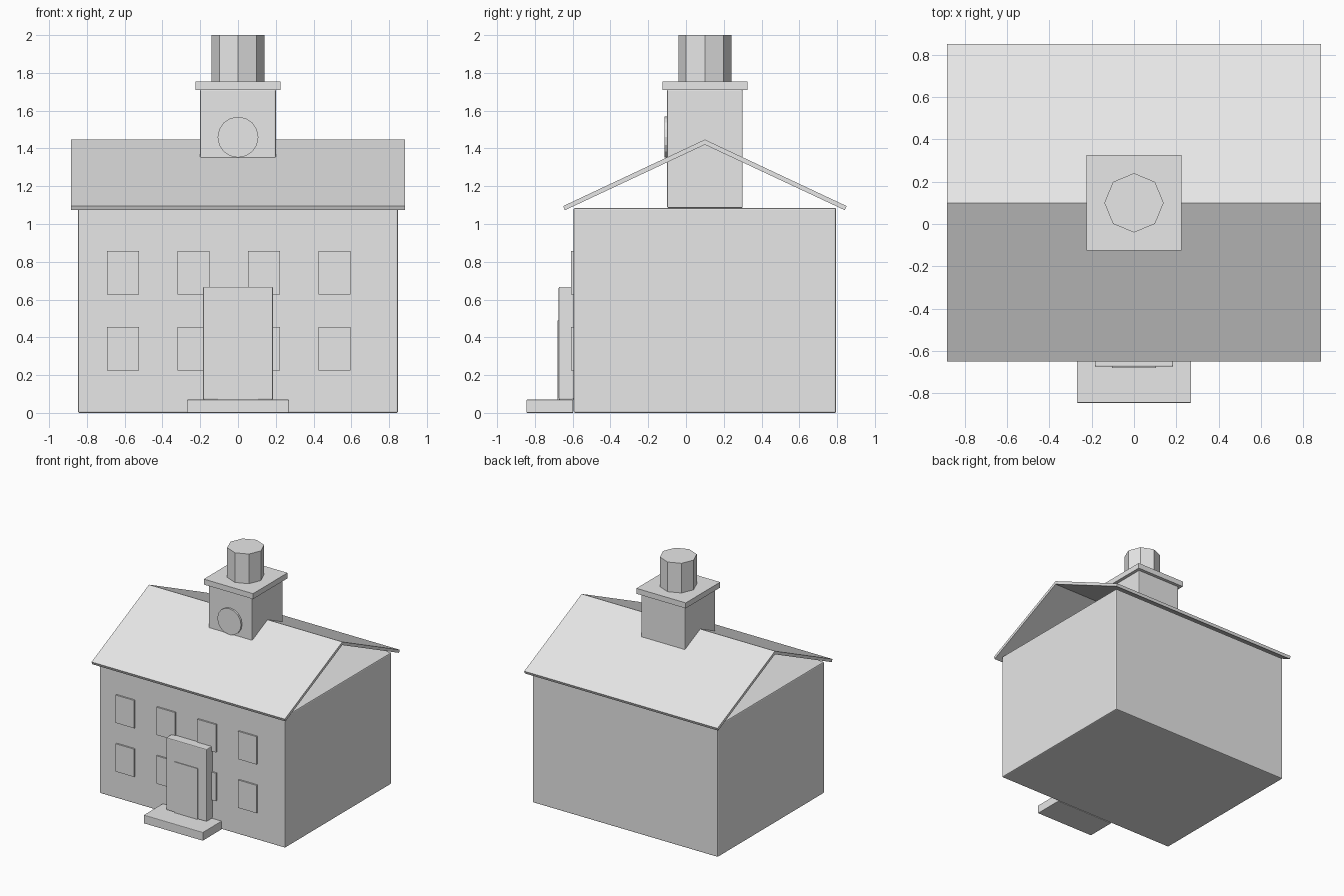
import bpy, math

if "Cube" in bpy.data.objects:
    bpy.data.objects.remove(bpy.data.objects["Cube"])

grey = bpy.data.materials.new("light_grey")
grey.diffuse_color = (0.8, 0.8, 0.8, 1)
grey.use_nodes = True
grey.node_tree.nodes["Principled BSDF"].inputs["Base Color"].default_value = grey.diffuse_color
YC = 0.1  # depth of the ridge line


def finish(obj, name, bevel=0):
    obj.name = name
    obj.data.materials.append(grey)
    if bevel:
        mod = obj.modifiers.new("soft_edges", 'BEVEL')
        mod.width = bevel
        mod.segments = 2
    return obj


def box(name, x0, x1, y0, y1, z0, z1, bevel=0):
    bpy.ops.mesh.primitive_cube_add(
        size=1, location=((x0 + x1) / 2, (y0 + y1) / 2, (z0 + z1) / 2))
    obj = bpy.context.object
    obj.scale = (x1 - x0, y1 - y0, z1 - z0)
    bpy.ops.object.transform_apply(location=False, rotation=False, scale=True)
    return finish(obj, name, bevel)


def prism(name, sides, radius, depth, location, rotation=(0, 0, 0)):
    bpy.ops.mesh.primitive_cylinder_add(
        vertices=sides, radius=radius, depth=depth,
        location=location, rotation=rotation)
    return finish(bpy.context.object, name)


# Main hall
box("hall", -0.847, 0.847, YC - 0.695, YC + 0.695, 0, 1.085, 0.008)

# Open gable roof: a bent sheet profile run along x
half = [(0.75, 1.095), (0.741, 1.073)]
profile = [(YC, 1.447), (YC + half[0][0], half[0][1]), (YC + half[1][0], half[1][1]),
           (YC, 1.42), (YC - half[1][0], half[1][1]), (YC - half[0][0], half[0][1])]
verts = [(x, y, z) for x in (-0.883, 0.883) for y, z in profile]
faces = [(i, (i + 1) % 6, (i + 1) % 6 + 6, i + 6) for i in range(6)]
faces += [(3, 2, 1, 0), (5, 4, 3, 0), (6, 7, 8, 9), (6, 9, 10, 11)]
mesh = bpy.data.meshes.new("roof")
mesh.from_pydata(verts, [], faces)
roof = bpy.data.objects.new("roof", mesh)
bpy.context.collection.objects.link(roof)
finish(roof, "roof")
bpy.context.view_layer.objects.active = roof
bpy.ops.object.mode_set(mode='EDIT')
bpy.ops.mesh.select_all(action='SELECT')
bpy.ops.mesh.normals_make_consistent(inside=False)
bpy.ops.object.mode_set(mode='OBJECT')

# Tower with cap, octagonal cupola and clock disc
box("tower", -0.2, 0.2, YC - 0.2, YC + 0.2, 1.085, 1.712, 0.006)
box("tower_cap", -0.225, 0.225, YC - 0.225, YC + 0.225, 1.71, 1.755)
prism("cupola", 8, 0.14, 0.247, (0, YC, 1.8765))
prism("clock_face", 16, 0.108, 0.03, (0, YC - 0.2, 1.46), (math.pi / 2, 0, 0))

# Two rows of four windows
for z in (0.34, 0.742):
    for i in range(4):
        x = -0.608 + 0.373 * i
        box("window", x - 0.085, x + 0.085, -0.608, -0.59, z - 0.115, z + 0.115)

# Entrance
box("door_surround", -0.185, 0.185, -0.674, -0.595, 0.07, 0.667, 0.006)
box("door", -0.105, 0.105, -0.68, -0.67, 0.07, 0.49)
box("front_step", -0.27, 0.27, -0.845, -0.597, 0, 0.07, 0.004)
